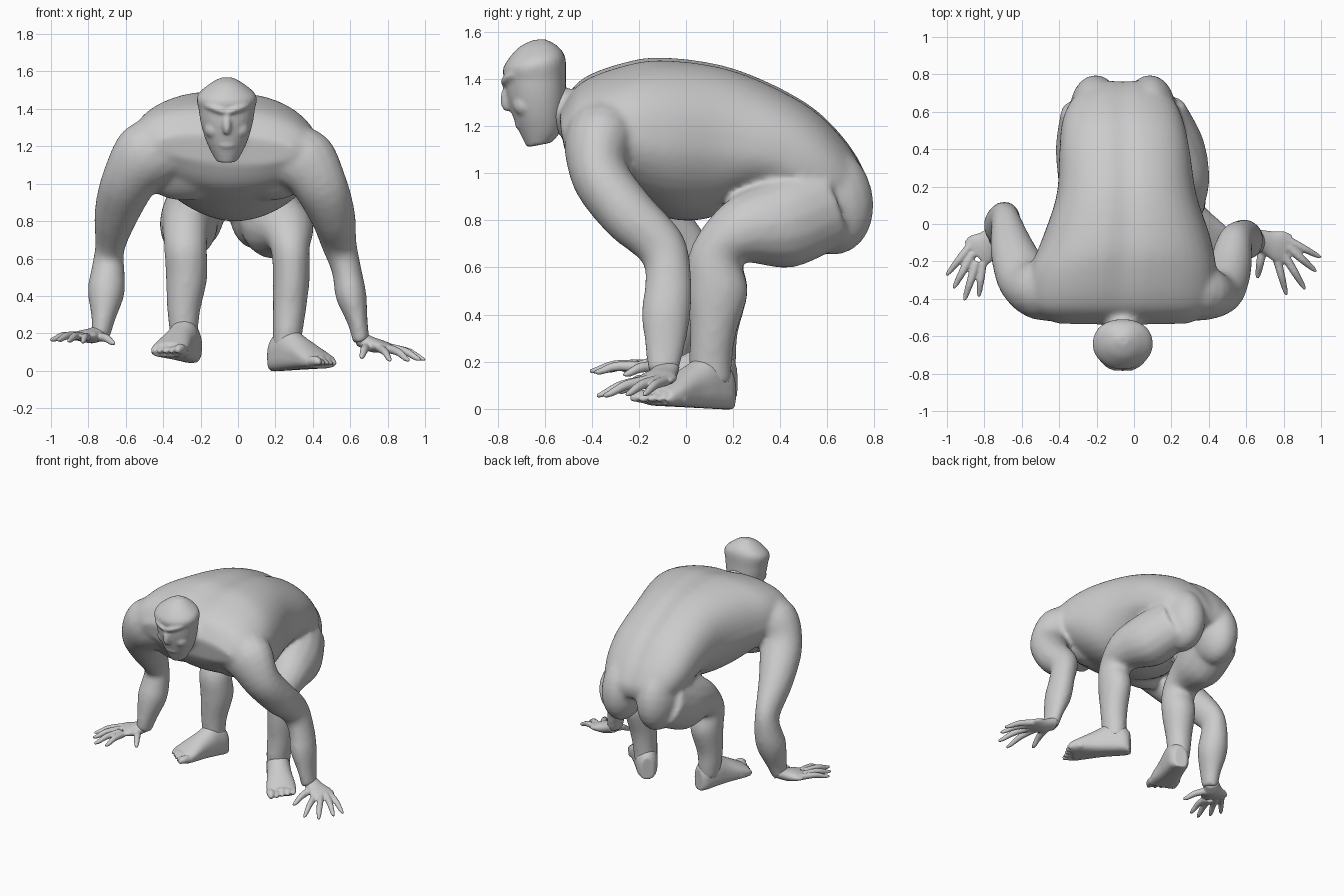
import bpy, bmesh, math
from mathutils import Vector as V, Matrix

if "Cube" in bpy.data.objects:
    bpy.data.objects.remove(bpy.data.objects["Cube"])


def catmull(rows, steps):
    """Smoothly interpolate rows of vectors (centre, side axis, up axis)."""
    out = []
    for i in range(len(rows) - 1):
        q = [rows[max(i - 1, 0)], rows[i], rows[i + 1], rows[min(i + 2, len(rows) - 1)]]
        for s in range(steps):
            t = s / steps
            w = (-.5*t + t*t - .5*t**3, 1 - 2.5*t*t + 1.5*t**3,
                 .5*t + 2*t*t - 1.5*t**3, -.5*t*t + .5*t**3)
            out.append([sum((w[k] * q[k][j] for k in range(4)), V((0, 0, 0))) for j in range(3)])
    out.append(list(rows[-1]))
    return out


def loft(bm, rows, sides=24, steps=4, top=1.0, bottom=1.0, groove=0.0):
    """Closed skin over (super)elliptical sections."""
    loops = []
    for c, u, v in catmull(rows, steps):
        loop = []
        for k in range(sides):
            a = 2 * math.pi * k / sides
            ca, sa = math.cos(a), math.sin(a)
            p = top if sa >= 0 else bottom
            x = math.copysign(abs(ca) ** p, ca)
            y = math.copysign(abs(sa) ** p, sa)
            if sa > 0:
                y *= 1 - groove * math.exp(-(x / .14) ** 2)
            loop.append(bm.verts.new(c + u * x + v * y))
        loops.append(loop)
    for a, b in zip(loops, loops[1:]):
        for k in range(sides):
            n = (k + 1) % sides
            bm.faces.new((a[k], a[n], b[n], b[k]))
    bm.faces.new(loops[0][::-1])
    bm.faces.new(loops[-1])


def tube(bm, pts, sides=16, steps=4):
    """Limb through points (x, y, z, radius across, radius front to back)."""
    P = [V(p[:3]) for p in pts]
    rows = []
    for i, p in enumerate(pts):
        t = (P[min(i + 1, len(P) - 1)] - P[max(i - 1, 0)]).normalized()
        ref = V((1, 0, 0)) if abs(t.x) < .97 else V((0, 0, 1))
        u = (ref - t * ref.dot(t)).normalized()
        rows.append((P[i], u * p[3], t.cross(u) * p[-1]))
    loft(bm, rows, sides, steps)


def blob(bm, c, r, rot=(0, 0, 0)):
    m = Matrix.Translation(c)
    for ang, ax in zip(rot, 'XYZ'):
        m = m @ Matrix.Rotation(ang, 4, ax)
    bmesh.ops.create_uvsphere(bm, u_segments=20, v_segments=12, radius=1,
                              matrix=m @ Matrix.Diagonal((*r, 1)))


def finish(bm, name, voxel, smooth):
    """Fuse the overlapping pieces into one smooth skin."""
    bmesh.ops.recalc_face_normals(bm, faces=bm.faces)
    me = bpy.data.meshes.new(name)
    bm.to_mesh(me)
    bm.free()
    ob = bpy.data.objects.new(name, me)
    bpy.context.collection.objects.link(ob)
    r = ob.modifiers.new("fuse", 'REMESH')
    r.mode = 'VOXEL'
    r.voxel_size = voxel
    r.use_smooth_shade = True
    s = ob.modifiers.new("soften", 'SMOOTH')
    s.factor = .5
    s.iterations = smooth
    return ob


# torso: top y,z / bottom y,z / half width / centre x
body = bmesh.new()
rows = []
for ty, tz, by, bz, hw, cx in [
        (-.54, 1.26, -.515, 1.1, .37, -.06), (-.45, 1.39, -.43, .98, .48, -.07),
        (-.27, 1.465, -.25, .88, .50, -.06), (-.09, 1.49, -.06, .805, .45, -.04),
        (.2, 1.445, .1, .81, .375, -.04), (.5, 1.305, .24, .88, .35, -.05),
        (.67, 1.15, .38, .86, .325, -.06), (.765, .99, .47, .83, .27, -.06),
        (.75, .89, .58, .81, .18, -.06)]:
    rows.append((V((cx, (ty + by) / 2, (tz + bz) / 2)), V((hw, 0, -.06 * hw)),
                 V((0, ty - by, tz - bz)) / 2))
loft(body, rows, 40, 5, .8, 1.1, .05)

# buttocks and chest muscles
for s in (-1, 1):
    blob(body, (-.06 + s * .145, .605, .89), (.14, .19, .24), (.25, 0, 0))
    blob(body, (-.06 + s * .2, -.33, 1.07), (.24, .11, .17), (.5, s * .2, 0))

# neck
tube(body, [(-.05, -.36, 1.2, .15, .13), (-.06, -.49, 1.25, .1, .1),
            (-.06, -.6, 1.32, .085, .085)])

# arms, shoulder to wrist
tube(body, [(.2, -.32, 1.18, .19), (.37, -.37, 1.11, .175, .15), (.445, -.36, .98, .145, .125),
            (.51, -.24, .82, .12, .12), (.54, -.1, .68, .095, .105), (.58, -.075, .54, .08, .1),
            (.605, -.085, .4, .083, .105), (.64, -.09, .26, .055, .085),
            (.66, -.1, .15, .045, .065)])
tube(body, [(-.3, -.32, 1.22, .2), (-.5, -.35, 1.14, .185, .165), (-.58, -.3, 1.02, .15, .135),
            (-.65, -.14, .84, .12), (-.685, .01, .66, .08, .1), (-.695, .02, .54, .09, .1),
            (-.705, -.01, .42, .1, .105), (-.72, -.05, .28, .065, .08),
            (-.735, -.07, .18, .05, .06)])

# legs, hip to ankle
tube(body, [(.125, .6, .87, .15, .19), (.2, .4, .785, .18, .195), (.265, .22, .745, .145, .14),
            (.28, .13, .65, .105, .115), (.285, .135, .5, .1, .13), (.275, .115, .33, .09, .1),
            (.265, .105, .2, .08, .092), (.26, .11, .1, .075, .085)])
tube(body, [(-.24, .6, .87, .15, .19), (-.265, .4, .785, .155, .195), (-.28, .22, .745, .125, .14),
            (-.28, .135, .65, .115, .11), (-.275, .145, .5, .112, .12), (-.29, .13, .33, .09, .092),
            (-.29, .13, .22, .078, .085), (-.285, .13, .14, .07, .08)])
finish(body, "body", .014, 14)

# head: front y,z / back y,z / half width
head = bmesh.new()
rows = []
for fy, fz, by, bz, hw in [
        (-.65, 1.565, -.6, 1.57, .03), (-.715, 1.53, -.545, 1.54, .09),
        (-.775, 1.45, -.512, 1.49, .158), (-.77, 1.39, -.51, 1.4, .15),
        (-.76, 1.32, -.51, 1.32, .138), (-.735, 1.24, -.52, 1.24, .115),
        (-.705, 1.17, -.535, 1.175, .085), (-.675, 1.11, -.57, 1.13, .055)]:
    rows.append((V((-.06, (fy + by) / 2, (fz + bz) / 2)), V((hw, 0, 0)),
                 V((0, fy - by, fz - bz)) / 2))
loft(head, rows, 28, 4, 1.0, .9)

# face: brows, cheeks, nose, lips
for s in (-1, 1):
    blob(head, (-.06 + s * .06, -.742, 1.4), (.075, .036, .022), (0, -s * .35, s * .45))
    blob(head, (-.06 + s * .07, -.685, 1.29), (.05, .05, .05), (0, s * .4, 0))
blob(head, (-.06, -.753, 1.325), (.026, .034, .065), (-.15, 0, 0))
blob(head, (-.06, -.705, 1.21), (.05, .022, .025))
finish(head, "head", .009, 6)


def make_hand(name, wrist, knuckle, hw, fingers):
    """Flat palm with pointed spread fingers (base, tip, radius)."""
    bm = bmesh.new()
    w, k = V(wrist), V(knuckle)
    side = (k - w).cross(V((0, 0, 1))).normalized()
    up = V((0, 0, 1))
    d = k - w
    loft(bm, [(w - d * .2 + up * .02, side * .05, up * .045), (w + d * .3, side * .065, up * .042),
              (w + d * .7, side * hw, up * .032), (k, side * hw * .95, up * .022)])
    for b, t, r in fingers:
        b, t = V(b), V(t)
        m = b.lerp(t, .5) + up * .012
        tube(bm, [(*b, r), (*m, r * .85), (*b.lerp(t, .85), r * .6), (*t, r * .3)], 10)
    finish(bm, name, .007, 2)


make_hand("left_hand", (.67, -.085, .15), (.82, -.135, .12), .085, [
    ((.82, -.085, .12), (1.0, -.18, .06), .024), ((.82, -.12, .12), (.975, -.255, .06), .025),
    ((.8, -.16, .12), (.915, -.35, .055), .025), ((.76, -.17, .12), (.815, -.38, .055), .024),
    ((.69, -.12, .13), (.66, -.29, .07), .026)])
make_hand("right_hand", (-.745, -.065, .19), (-.85, -.16, .185), .09, [
    ((-.87, -.11, .185), (-1.003, -.275, .165), .024), ((-.865, -.16, .185), (-.965, -.345, .165), .025),
    ((-.84, -.2, .185), (-.908, -.41, .16), .025), ((-.81, -.21, .18), (-.83, -.39, .155), .024),
    ((-.75, -.12, .18), (-.66, -.265, .145), .026)])


def make_foot(name, heel, toe, lift, rise, mirror):
    """Foot from heel to ball, then five toes."""
    bm = bmesh.new()
    h, t = V((*heel, 0)), V((*toe, 0))
    d = t - h
    side = d.cross(V((0, 0, 1))).normalized() * mirror
    up = V((0, 0, 1))
    rows = []
    for f, hw, hh in [(0, .045, .08), (.08, .07, .1), (.27, .08, .115),
                      (.47, .085, .09), (.7, .1, .058), (.84, .098, .038)]:
        rows.append((h + d * f + up * (lift + rise * f + hh), side * hw, up * hh))
    loft(bm, rows, 24, 4, 1, .6)
    for i in range(5):
        o = side * (.078 - i * .039)
        f = 1.0 - (4 - i) * .03
        r = .028 if i == 4 else .022
        z = up * (lift + rise + r)
        a, b = h + d * (f - .22) + o + z, h + d * f + o + z
        tube(bm, [(*a, r), (*(a.lerp(b, .6) + up * .01), r), (*b, r * .5)], 10)
    finish(bm, name, .009, 2)


make_foot("left_foot", (.19, .185), (.5, -.18), -.004, .02, -1)
make_foot("right_foot", (-.245, .205), (-.4, -.21), .04, .04, 1)
